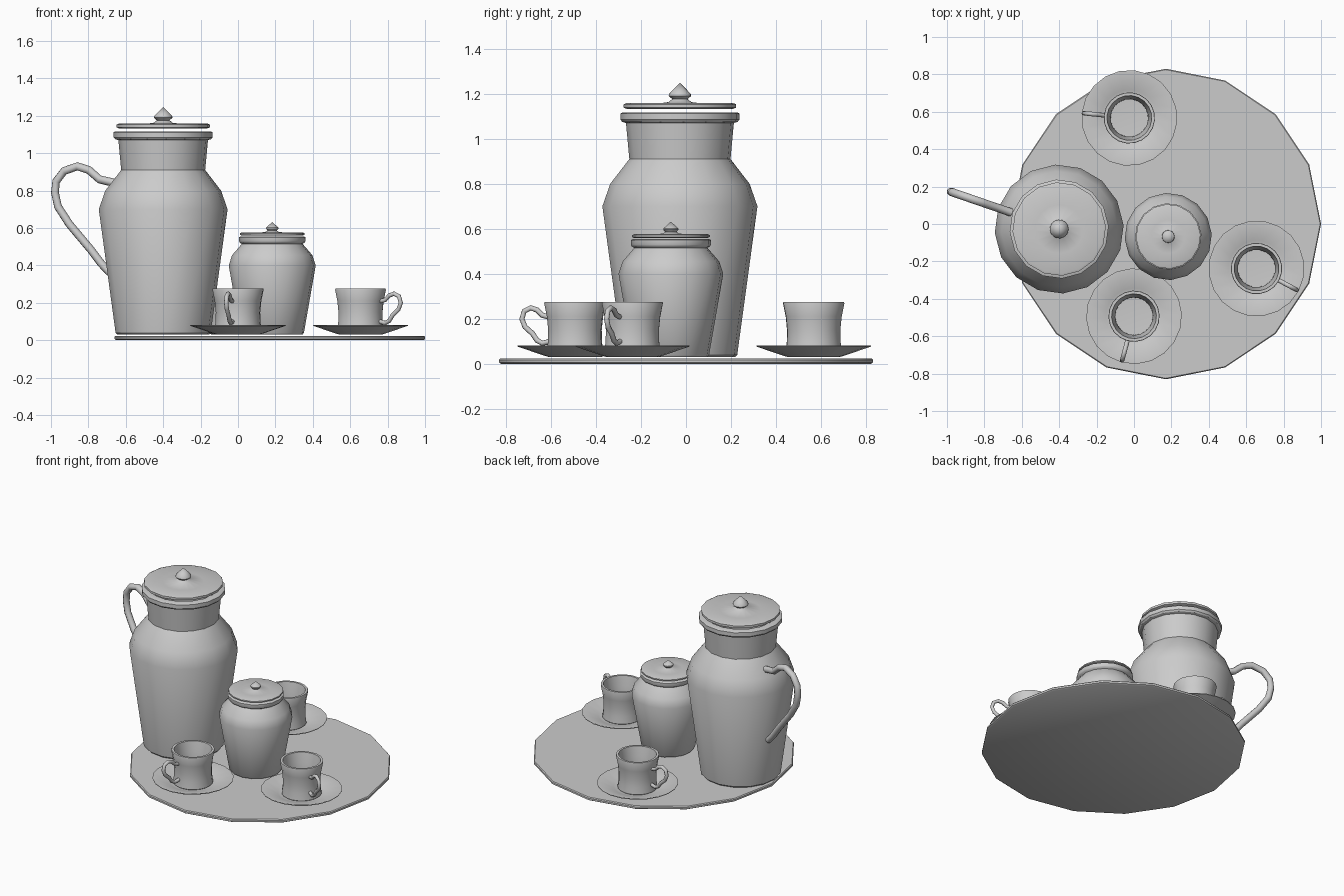
import bpy, bmesh
from math import sin, cos, pi, radians

if "Cube" in bpy.data.objects:
    bpy.data.objects.remove(bpy.data.objects["Cube"], do_unlink=True)

GREY = (0.6, 0.6, 0.6, 1)
china = bpy.data.materials.new("grey china")
china.use_nodes = True
china.diffuse_color = GREY
china.node_tree.nodes["Principled BSDF"].inputs["Base Color"].default_value = GREY


def finish(obj, place, turn, smooth=35):
    """Place, turn and smooth a part."""
    obj.location = (place[0], place[1], 0)
    obj.rotation_euler.z = radians(turn)
    bpy.ops.object.select_all(action="DESELECT")
    obj.select_set(True)
    bpy.context.view_layer.objects.active = obj
    if obj.type == "CURVE":
        bpy.ops.object.convert(target="MESH")
        obj = bpy.context.object
    bpy.ops.object.shade_smooth_by_angle(angle=radians(smooth))
    return obj


def lathe(name, profile, place, turn=0, sides=16):
    """Spin a (radius, height) profile about z; zero radius closes to a point."""
    bm = bmesh.new()
    rings = []
    for r, z in profile:
        count = sides if r > 0 else 1
        rings.append([bm.verts.new((r * cos(2 * pi * i / sides), r * sin(2 * pi * i / sides), z))
                      for i in range(count)])
    for a, b in zip(rings, rings[1:]):
        for i in range(sides):
            j = (i + 1) % sides
            if len(a) == 1:
                bm.faces.new((a[0], b[j], b[i]))
            elif len(b) == 1:
                bm.faces.new((a[i], a[j], b[0]))
            else:
                bm.faces.new((a[i], a[j], b[j], b[i]))
    bmesh.ops.recalc_face_normals(bm, faces=bm.faces)
    mesh = bpy.data.meshes.new(name)
    bm.to_mesh(mesh)
    bm.free()
    mesh.materials.append(china)
    obj = bpy.data.objects.new(name, mesh)
    bpy.context.collection.objects.link(obj)
    return finish(obj, place, turn)


def handle(name, path, thickness, place, turn):
    """Round tube along a (reach, height) path."""
    curve = bpy.data.curves.new(name, "CURVE")
    curve.dimensions = "3D"
    curve.bevel_depth = thickness
    curve.bevel_resolution = 2
    curve.use_fill_caps = True
    spline = curve.splines.new("POLY")
    spline.points.add(len(path) - 1)
    for point, (r, z) in zip(spline.points, path):
        point.co = (r, 0, z, 1)
    curve.materials.append(china)
    obj = bpy.data.objects.new(name, curve)
    bpy.context.collection.objects.link(obj)
    return finish(obj, place, turn, 60)


# Tray
lathe("tray", [(0, 0), (0.82, 0), (0.83, 0.006), (0.83, 0.018), (0.825, 0.024), (0, 0.024)],
      (0.17, 0))

# Tall pot with lid and handle
POT = (-0.4, -0.027)
lathe("pot_body", [(0, 0.03), (0.245, 0.03), (0.255, 0.04), (0.345, 0.7), (0.31, 0.8),
                   (0.225, 0.91), (0.24, 1.07), (0.257, 1.075), (0.265, 1.085), (0.265, 1.112),
                   (0.255, 1.117), (0.22, 1.117), (0.205, 0.91), (0.32, 0.7), (0.23, 0.06),
                   (0, 0.06)], POT, 3.4)
lathe("pot_lid", [(0, 1.132), (0.235, 1.132), (0.25, 1.138), (0.25, 1.153), (0.238, 1.158),
                  (0.13, 1.152), (0.05, 1.163), (0.04, 1.172), (0.034, 1.176), (0.05, 1.19),
                  (0.048, 1.2), (0, 1.248)], POT, 3.4)
handle("pot_handle", [(0.27, 0.84), (0.36, 0.86), (0.42, 0.91), (0.485, 0.93), (0.56, 0.905),
                      (0.605, 0.85), (0.612, 0.79), (0.595, 0.715), (0.53, 0.62), (0.41, 0.485),
                      (0.35, 0.41), (0.3, 0.36)], 0.022, POT, 161)

# Sugar bowl with lid
SUGAR = (0.183, -0.067)
lathe("sugar_body", [(0, 0.03), (0.162, 0.03), (0.17, 0.04), (0.233, 0.4), (0.215, 0.455),
                     (0.163, 0.515), (0.174, 0.522), (0.178, 0.53), (0.178, 0.55), (0.17, 0.555),
                     (0.15, 0.555), (0.145, 0.515), (0.21, 0.4), (0.15, 0.05), (0, 0.05)],
      SUGAR, 3.4)
lathe("sugar_lid", [(0, 0.56), (0.165, 0.56), (0.173, 0.564), (0.173, 0.572), (0.165, 0.576),
                    (0.09, 0.572), (0.035, 0.58), (0.025, 0.586), (0.034, 0.596),
                    (0.033, 0.602), (0, 0.632)], SUGAR, 3.4)

# Three cups on saucers
CUP = [(0, 0.04), (0.11, 0.04), (0.126, 0.052), (0.12, 0.1), (0.119, 0.15), (0.125, 0.21),
       (0.137, 0.27), (0.135, 0.276), (0.12, 0.276), (0.108, 0.21), (0.101, 0.15),
       (0.1, 0.07), (0, 0.065)]
SAUCER = [(0, 0.032), (0.12, 0.032), (0.14, 0.038), (0.255, 0.077), (0.256, 0.081),
          (0.25, 0.082), (0.15, 0.052), (0.13, 0.046), (0, 0.046)]
LOOP = [(0.115, 0.208), (0.15, 0.216), (0.175, 0.24), (0.203, 0.249), (0.233, 0.235),
        (0.244, 0.2), (0.23, 0.165), (0.195, 0.135), (0.175, 0.105), (0.15, 0.092),
        (0.115, 0.1)]
for side, place, turn in (("back", (-0.025, 0.567), 174),
                          ("left", (0.655, -0.238), -28),
                          ("front", (0, -0.493), -105)):
    lathe(side + "_saucer", SAUCER, place, turn, 20)
    lathe(side + "_cup", CUP, place, turn, 20)
    handle(side + "_cup_handle", LOOP, 0.012, place, turn)
